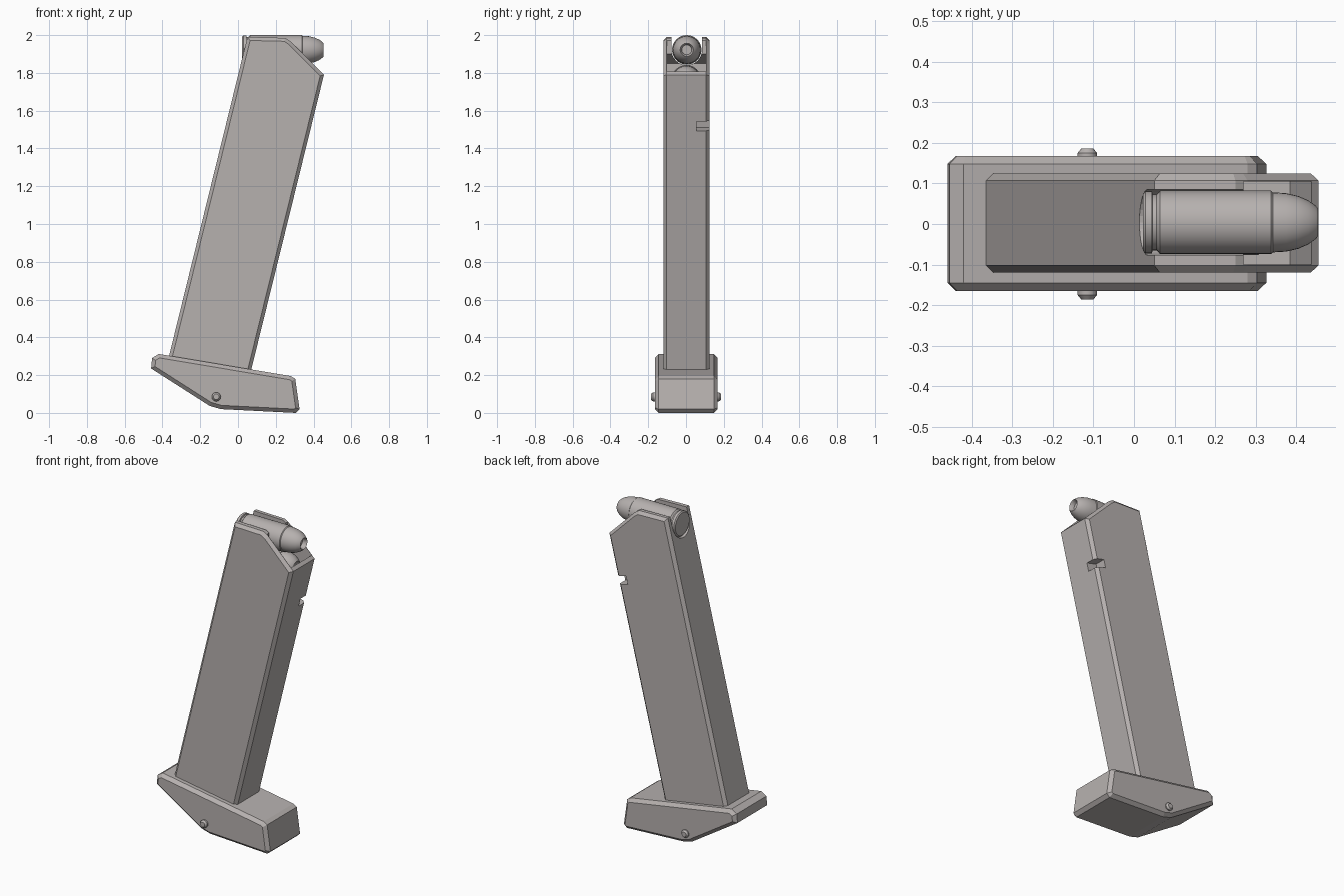
import bpy, bmesh, math
from mathutils import Matrix

cube = bpy.data.objects.get("Cube")
if cube:
    bpy.data.objects.remove(cube, do_unlink=True)

COLOR = (0.47, 0.44, 0.43, 1.0)
steel = bpy.data.materials.new("warm_grey_steel")
steel.use_nodes = True
steel.diffuse_color = COLOR
steel.node_tree.nodes["Principled BSDF"].inputs["Base Color"].default_value = COLOR


def finish(name, bm, smooth=False):
    bmesh.ops.recalc_face_normals(bm, faces=bm.faces)
    mesh = bpy.data.meshes.new(name)
    bm.to_mesh(mesh)
    bm.free()
    mesh.materials.append(steel)
    obj = bpy.data.objects.new(name, mesh)
    bpy.context.collection.objects.link(obj)
    if smooth:
        bpy.ops.object.select_all(action='DESELECT')
        obj.select_set(True)
        bpy.context.view_layer.objects.active = obj
        bpy.ops.object.shade_smooth_by_angle(angle=math.radians(35))
    return obj


def prism(name, profile, y0, y1, bevel=0.0):
    """Side profile (x, z) extruded along y, with chamfered rims."""
    bm = bmesh.new()
    face = bm.faces.new([bm.verts.new((x, y0, z)) for x, z in profile])
    out = bmesh.ops.extrude_face_region(bm, geom=[face])
    moved = [v for v in out["geom"] if isinstance(v, bmesh.types.BMVert)]
    bmesh.ops.translate(bm, verts=moved, vec=(0, y1 - y0, 0))
    bmesh.ops.recalc_face_normals(bm, faces=bm.faces)
    if bevel:
        rims = [e for e in bm.edges if abs(e.verts[0].co.y - e.verts[1].co.y) < 1e-5]
        bmesh.ops.bevel(bm, geom=rims, offset=bevel, segments=1,
                        affect='EDGES', clamp_overlap=True)
    return finish(name, bm)


def lathe(name, profile, axis, origin, smooth=True, steps=32):
    """Profile of (distance along axis, radius) turned around x or y."""
    bm = bmesh.new()
    verts = [bm.verts.new((r, 0, d)) for d, r in profile]
    edges = [bm.edges.new(pair) for pair in zip(verts, verts[1:])]
    bmesh.ops.spin(bm, geom=verts + edges, cent=(0, 0, 0), axis=(0, 0, 1),
                   angle=math.tau, steps=steps)
    bmesh.ops.remove_doubles(bm, verts=bm.verts, dist=1e-5)
    turn = Matrix.Rotation(math.pi / 2, 4, 'Y' if axis == 'x' else 'X')
    bm.transform(Matrix.Translation(origin) @ turn)
    return finish(name, bm, smooth)


def cut(target, cutters):
    for cutter in cutters:
        mod = target.modifiers.new("cut", 'BOOLEAN')
        mod.operation, mod.solver, mod.object = 'DIFFERENCE', 'EXACT', cutter
    bpy.context.view_layer.update()
    graph = bpy.context.evaluated_depsgraph_get()
    result = bpy.data.meshes.new_from_object(target.evaluated_get(graph))
    target.modifiers.clear()
    target.data = result
    for cutter in cutters:
        bpy.data.objects.remove(cutter, do_unlink=True)


# Slanted tube with feed lips
tube = prism("magazine_tube",
             [(-0.39, 0.2), (0.063, 0.2), (0.455, 1.79), (0.28, 1.965), (0.25, 1.985), (0.05, 1.99)],
             -0.12, 0.125, 0.018)

AXIS_Z = 1.922
mouth = prism("mouth_cutter",
              [(0.1, 1.6), (0.385, 1.6), (0.438, 1.81), (0.6, 1.81), (0.6, 2.2), (0.27, 2.2), (0.27, 1.9), (0.1, 1.85)],
              -0.1, 0.105)
channel = lathe("channel_cutter", [(-0.1, 0), (-0.1, 0.081), (0.35, 0.081), (0.35, 0)],
                'x', (0, 0.004, AXIS_Z), smooth=False)
slot = prism("top_slot_cutter",
             [(-0.1, AXIS_Z), (0.4, AXIS_Z), (0.4, 2.2), (-0.1, 2.2)], -0.077, 0.085)
# Catch notch on one front corner, square to the tube
notch = prism("notch_cutter",
              [(0.315, 1.51), (0.45, 1.476), (0.462, 1.526), (0.327, 1.56)], 0.055, 0.2)
cut(tube, [mouth, channel, slot, notch])

# Floor plate with a sloped underside
prism("floor_plate",
      [(-0.46, 0.235), (-0.455, 0.29), (-0.42, 0.312), (0.28, 0.195), (0.303, 0.18),
       (0.326, 0.02), (0.305, 0.0), (-0.09, 0.02), (-0.15, 0.037)],
      -0.165, 0.168, 0.02)

# Round-headed pins on both sides of the floor plate
for side, label in ((1, "back"), (-1, "front")):
    lathe(label + "_pin",
          [(-side * d, r) for d, r in ((0.15, 0), (0.15, 0.024), (0.175, 0.024), (0.186, 0.015), (0.186, 0))],
          'y', (-0.115, 0, 0.085), steps=16)

# Cartridges: rim, groove, case and hollow-tipped bullet
ROUND = [(0.022, 0), (0.022, 0.07), (0.028, 0.077), (0.044, 0.077), (0.046, 0.069),
         (0.056, 0.069), (0.064, 0.078), (0.338, 0.078), (0.342, 0.074), (0.375, 0.072),
         (0.405, 0.065), (0.43, 0.054), (0.448, 0.041), (0.453, 0.035), (0.448, 0.031),
         (0.425, 0.026), (0.425, 0)]
lathe("top_cartridge", ROUND, 'x', (0, 0.004, AXIS_Z))
lathe("lower_cartridge", [(d * 0.85, r) for d, r in ROUND], 'x', (0.02, 0.002, 1.764))
